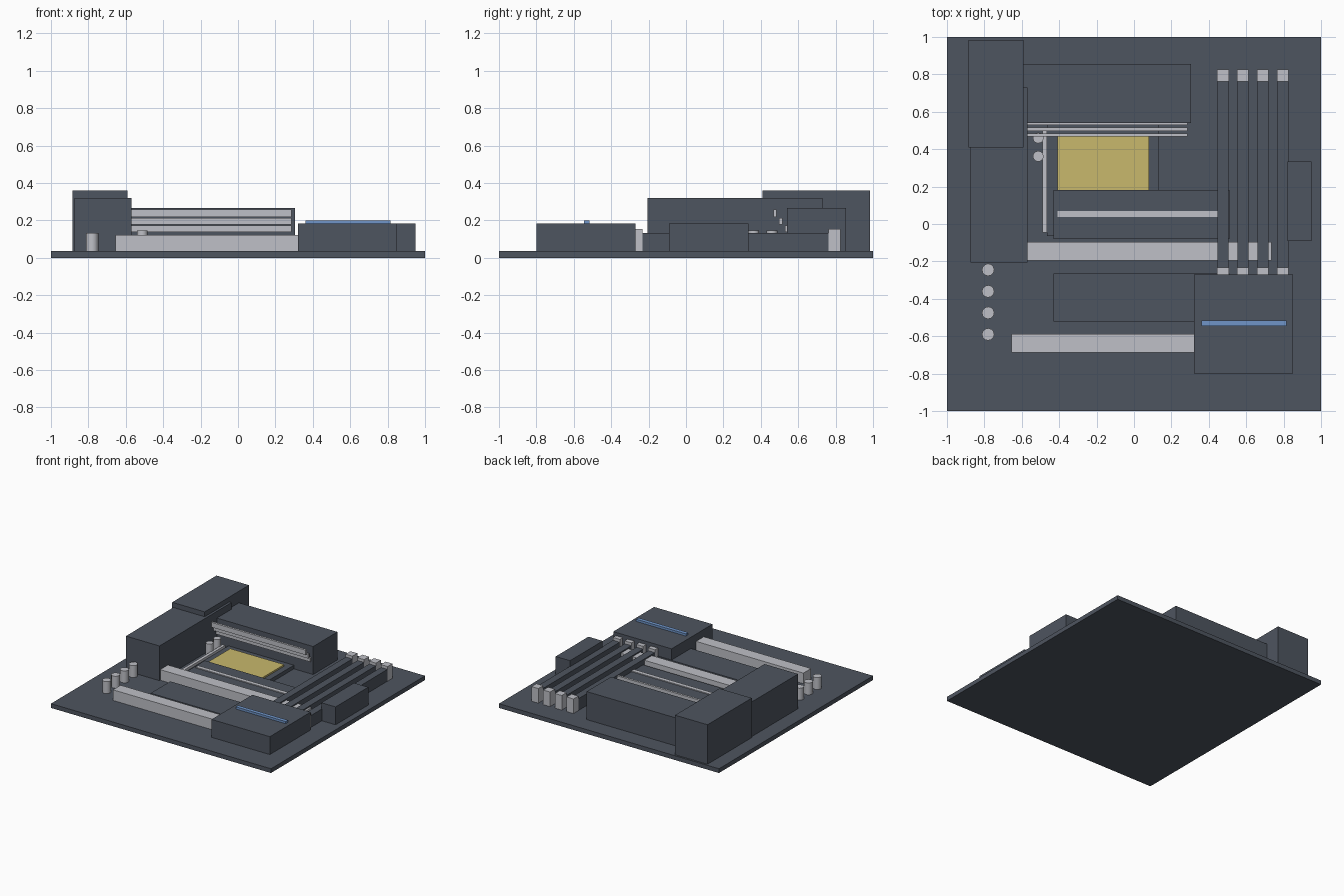
import bpy, math

if "Cube" in bpy.data.objects:
    bpy.data.objects.remove(bpy.data.objects["Cube"])


def material(name, rgb):
    m = bpy.data.materials.new(name)
    m.diffuse_color = (*rgb, 1)
    m.use_nodes = True
    m.node_tree.nodes["Principled BSDF"].inputs["Base Color"].default_value = m.diffuse_color
    return m


DARK = material("dark slate", (0.076, 0.090, 0.115))
LIGHT = material("light grey", (0.52, 0.53, 0.57))
GOLD = material("gold", (0.58, 0.48, 0.15))
BLUE = material("blue", (0.16, 0.30, 0.58))
TOP = 0.035  # upper surface of the board


def box(name, x, y, z, mat):
    """Box from (min, max) pairs on each axis."""
    bpy.ops.mesh.primitive_cube_add(size=1, location=[sum(p) / 2 for p in (x, y, z)])
    o = bpy.context.object
    o.name = name
    o.scale = [p[1] - p[0] for p in (x, y, z)]
    bpy.ops.object.transform_apply(location=False, rotation=False, scale=True)
    o.data.materials.append(mat)
    return o


def capacitor(name, x, y, r, top):
    bpy.ops.mesh.primitive_cylinder_add(vertices=12, radius=r, depth=top - TOP,
                                        location=(x, y, (top + TOP) / 2))
    o = bpy.context.object
    o.name = name
    o.data.materials.append(LIGHT)
    bpy.ops.object.shade_smooth_by_angle(angle=math.radians(40))


# Circuit board
box("board", (-1, 1), (-1, 1), (0, TOP), DARK)

# Heatsinks and port cover
box("left_heatsink", (-0.875, -0.57), (-0.205, 0.73), (TOP, 0.32), DARK)
box("port_cover", (-0.885, -0.59), (0.41, 0.985), (TOP, 0.36), DARK)
box("top_heatsink", (-0.65, 0.305), (0.54, 0.855), (TOP, 0.265), DARK)

# Stepped fins on the front of the top heatsink
for i, (y, z) in enumerate([((0.467, 0.485), (0.218, 0.258)),
                            ((0.498, 0.516), (0.178, 0.212)),
                            ((0.528, 0.541), (0.138, 0.172))]):
    box(f"heatsink_fin_{i + 1}", (-0.575, 0.287), y, z, LIGHT)

# Processor socket, processor and lever
box("socket", (-0.465, 0.13), (-0.065, 0.54), (TOP, 0.065), DARK)
box("processor", (-0.41, 0.08), (-0.01, 0.485), (0.06, 0.078), GOLD)
box("socket_lever", (-0.49, -0.465), (-0.045, 0.50), (TOP, 0.085), LIGHT)

# Drive covers
box("upper_drive_cover", (-0.43, 0.51), (-0.08, 0.183), (TOP, 0.09), DARK)
box("cover_stripe", (-0.41, 0.49), (0.037, 0.07), (0.088, 0.097), LIGHT)
box("lower_drive_cover", (-0.43, 0.51), (-0.52, -0.265), (TOP, 0.09), DARK)

# Expansion slots
for name, y in (("upper", -0.145), ("lower", -0.638)):
    box(f"{name}_expansion_slot", (-0.655, 0.735), (y - 0.05, y + 0.05), (TOP, 0.122), LIGHT)

# Memory slots with end clips
for i in range(4):
    x = 0.476 + 0.1065 * i
    box(f"memory_slot_{i + 1}", (x - 0.03, x + 0.03), (-0.27, 0.80), (TOP, 0.132), DARK)
    for side, y in (("front", (-0.295, -0.232)), ("back", (0.762, 0.825))):
        box(f"memory_clip_{side}_{i + 1}", (x - 0.031, x + 0.031), y, (TOP, 0.155), LIGHT)

# Chipset cover with light strip
box("chipset_cover", (0.32, 0.85), (-0.80, -0.27), (TOP, 0.182), DARK)
box("light_strip", (0.362, 0.815), (-0.546, -0.515), (0.178, 0.20), BLUE)

# Power connector
box("power_connector", (0.82, 0.95), (-0.09, 0.335), (TOP, 0.182), DARK)

# Capacitors
for i in range(4):
    capacitor(f"front_capacitor_{i + 1}", -0.78, -0.245 - 0.115 * i, 0.033, 0.133)
for i, y in enumerate((0.362, 0.46)):
    capacitor(f"socket_capacitor_{i + 1}", -0.512, y, 0.029, 0.147)
